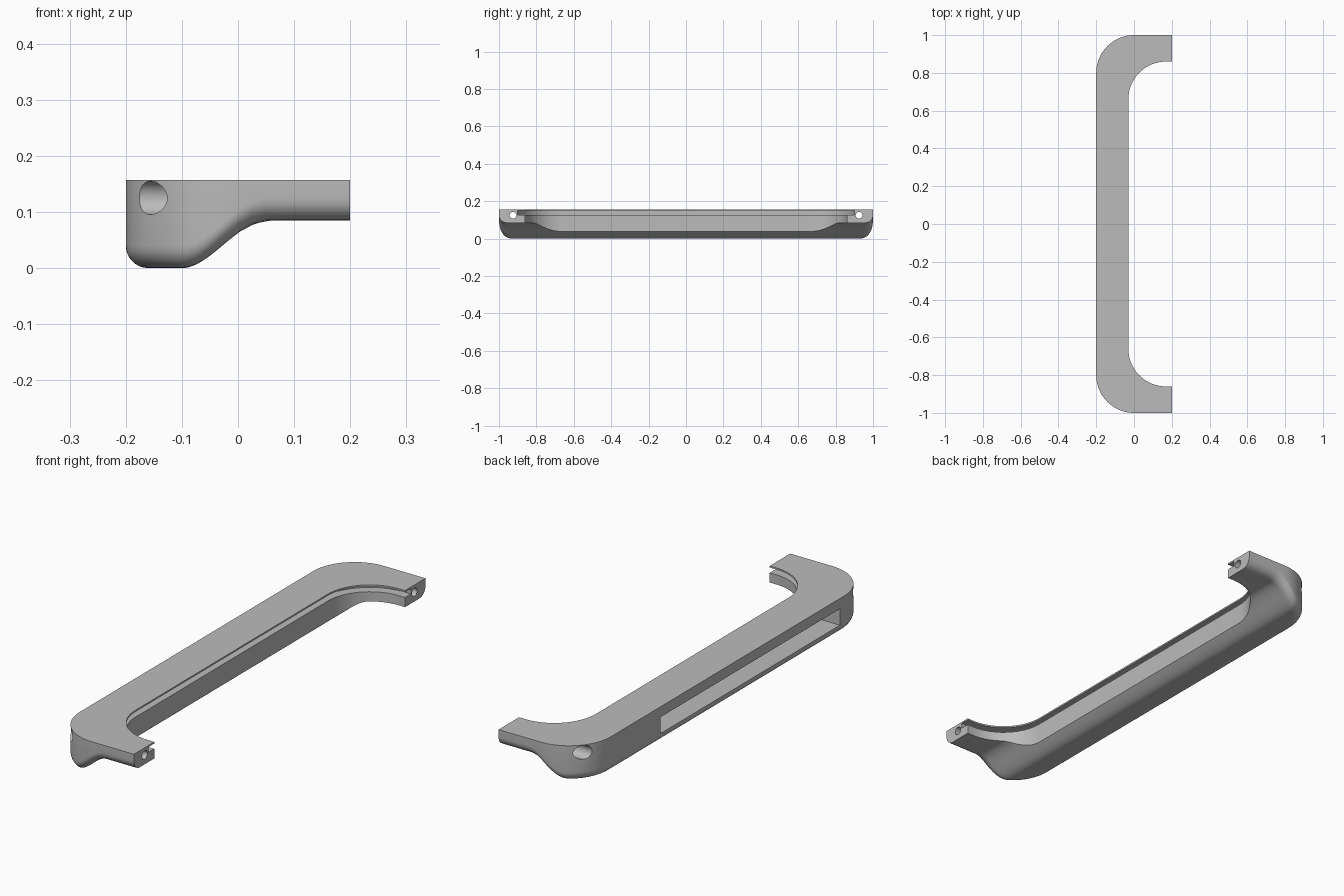
import bpy, bmesh
from math import sin, cos, pi, radians
from mathutils import Vector, Matrix

cube = bpy.data.objects.get("Cube")
if cube:
    bpy.data.objects.remove(cube, do_unlink=True)

TOP = 0.157          # flat upper face
R = 0.2              # corner radius in plan
FILLET = 0.04        # rounding of the outer lower edge
GROOVE = (0.127, 0.15, 0.04)   # bottom, top and depth of the inner groove

grey = bpy.data.materials.new("plain_grey")
grey.use_nodes = True
grey.diffuse_color = (0.5, 0.5, 0.5, 1)
bsdf = next(n for n in grey.node_tree.nodes if n.type == 'BSDF_PRINCIPLED')
bsdf.inputs["Base Color"].default_value = grey.diffuse_color


def underside(x):
    """Height of the lower surface: deep grip, shallow arms."""
    t = min(max((x + 0.1) / 0.15, 0), 1)
    return 0.085 * t * t * (3 - 2 * t)


def half_path():
    """Outer point, inner point and outward direction, from arm end to bar."""
    arm = 8
    for i in range(arm):
        f = i / arm
        yield Vector((R * (1 - f), 1)), Vector((0.2 - 0.03 * f, 0.86)), Vector((0, 1))
    steps = 20
    for i in range(steps + 1):
        a = i / steps * pi / 2
        u = Vector((-sin(a), cos(a)))
        yield Vector((0, 0.8)) + R * u, Vector((0.17, 0.66)) + R * u, u


def ring(outer, inner, u):
    """Closed cross-section of the handle at one station."""
    pts = [(outer, TOP)]
    for i in range(8):
        a = i / 7 * pi / 2
        p = outer - u * FILLET * (1 - cos(a))
        pts.append((p, underside(p.x) + FILLET * (1 - sin(a))))
    start = outer - u * FILLET
    for i in range(1, 13):
        p = start.lerp(inner, i / 12)
        pts.append((p, underside(p.x)))
    low, high, depth = GROOVE
    back = inner + u * depth
    pts += [(inner, low), (back, low), (back, high), (inner, high), (inner, TOP)]
    return [(p.x, p.y, z) for p, z in pts]


def finish(bm, name):
    bmesh.ops.recalc_face_normals(bm, faces=bm.faces)
    mesh = bpy.data.meshes.new(name)
    bm.to_mesh(mesh)
    bm.free()
    mesh.materials.append(grey)
    ob = bpy.data.objects.new(name, mesh)
    bpy.context.collection.objects.link(ob)
    return ob


# Handle body: cross-sections lofted along the mirrored path
half = list(half_path())
flip = Vector((1, -1))
stations = half + [(p * flip, q * flip, u * flip) for p, q, u in reversed(half)]
bm = bmesh.new()
rings = [[bm.verts.new(co) for co in ring(*s)] for s in stations]
for a, b in zip(rings, rings[1:]):
    for i in range(len(a)):
        j = (i + 1) % len(a)
        bm.faces.new((a[i], a[j], b[j], b[i]))
bm.faces.new(rings[0])
bm.faces.new(rings[-1])
handle = finish(bm, "handle_body")


def rod(name, radius, x0, x1, y):
    """Round cutter along x."""
    bm = bmesh.new()
    place = Matrix.Translation(((x0 + x1) / 2, y, 0.125)) @ Matrix.Rotation(pi / 2, 4, 'Y')
    bmesh.ops.create_cone(bm, cap_ends=True, segments=32, radius1=radius,
                          radius2=radius, depth=x1 - x0, matrix=place)
    return finish(bm, name)


# Screw holes with wide counterbores opening on the rounded corners
cutters = []
for side, y in (("back", 0.925), ("front", -0.925)):
    cutters.append(rod(side + "_counterbore_cutter", 0.03, -0.3, 0.0, y))
    cutters.append(rod(side + "_screw_hole_cutter", 0.018, -0.1, 0.3, y))

# Long pocket in the outer wall
bm = bmesh.new()
low, high = Vector((-0.26, -0.77, 0.041)), Vector((-0.065, 0.46, 0.112))
size = high - low
bmesh.ops.create_cube(bm, size=1, matrix=Matrix.Translation((low + high) / 2)
                      @ Matrix.Diagonal((*size, 1)))
cutters.append(finish(bm, "pocket_cutter"))

bpy.ops.object.select_all(action='DESELECT')
bpy.context.view_layer.objects.active = handle
handle.select_set(True)
for cutter in cutters:
    cutter.hide_render = True
    mod = handle.modifiers.new(cutter.name, 'BOOLEAN')
    mod.operation = 'DIFFERENCE'
    mod.solver = 'EXACT'
    mod.object = cutter
    bpy.ops.object.modifier_apply(modifier=mod.name)
    bpy.data.objects.remove(cutter, do_unlink=True)

bpy.ops.object.shade_smooth_by_angle(angle=radians(30))
